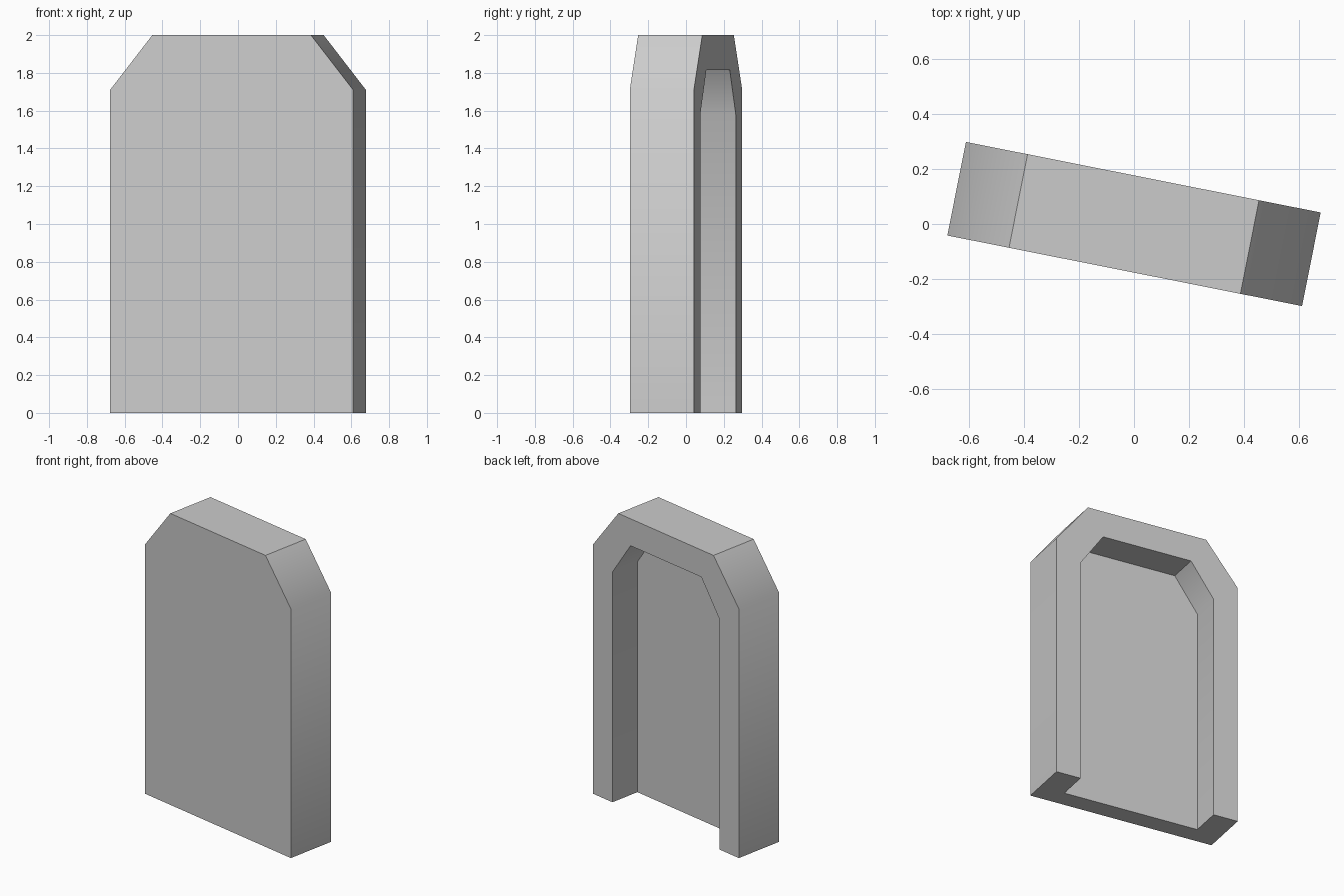
import bpy, bmesh, math

if "Cube" in bpy.data.objects:
    bpy.data.objects.remove(bpy.data.objects["Cube"])

DEPTH, RECESS = 0.346, 0.215


def arch(half_w, half_top, shoulder, top):
    """Open chamfered arch path, from right foot to left foot."""
    right = [(half_w, 0), (half_w, shoulder), (half_top, top)]
    return right + [(-x, z) for x, z in reversed(right)]


outer = arch(0.656, 0.428, 1.71, 2.0)
inner = arch(0.481, 0.318, 1.58, 1.815)
front, back = -DEPTH / 2, DEPTH / 2

bm = bmesh.new()
# Rings run from the front edge, around the rim, into the rear recess
rings = [[bm.verts.new((x, y, z)) for x, z in path]
         for path, y in ((outer, front), (outer, back),
                         (inner, back), (inner, back - RECESS))]
for a, b in zip(rings, rings[1:]):
    for i in range(len(a) - 1):
        bm.faces.new((a[i], a[i + 1], b[i + 1], b[i]))
# Front panel, recess panel and U-shaped underside
bm.faces.new(rings[0])
bm.faces.new(rings[-1])
bm.faces.new([r[0] for r in rings] + [r[-1] for r in reversed(rings)])
bmesh.ops.recalc_face_normals(bm, faces=bm.faces)

mesh = bpy.data.meshes.new("hollow_back_slab")
bm.to_mesh(mesh)
bm.free()
slab = bpy.data.objects.new("hollow_back_slab", mesh)
bpy.context.collection.objects.link(slab)
slab.rotation_euler.z = math.radians(-11.25)

# Soft shoulders, crisp rims
bpy.context.view_layer.objects.active = slab
slab.select_set(True)
bpy.ops.object.shade_smooth_by_angle(angle=math.radians(45))
